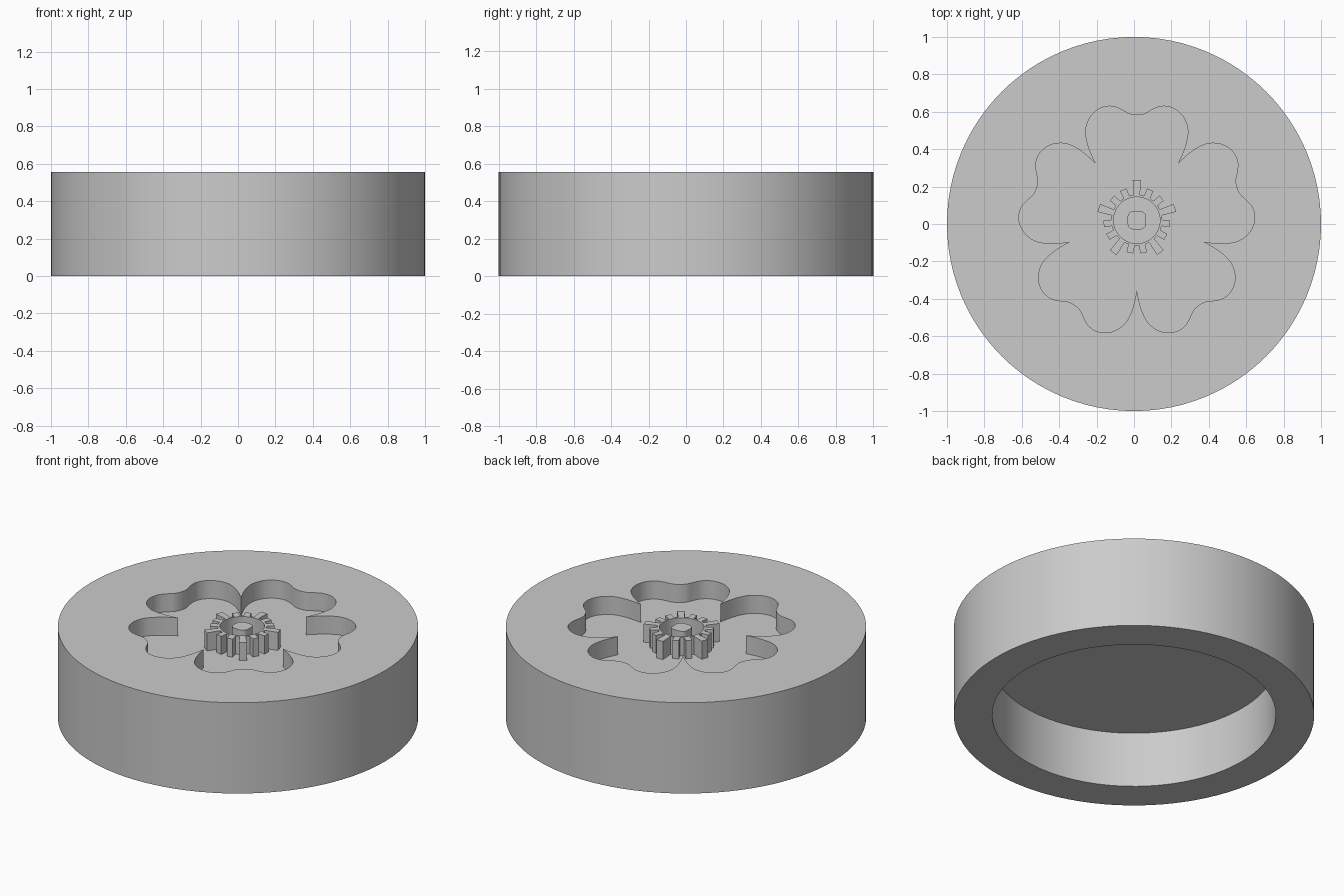
import bpy
import bmesh
from math import sin, cos, pi, radians, copysign
from mathutils import Vector, Matrix

if "Cube" in bpy.data.objects:
    bpy.data.objects.remove(bpy.data.objects["Cube"], do_unlink=True)

TOP, FLOOR, RECESS = 0.556, 0.445, 0.34
CENTRE = Vector((0.015, 0.02))

grey = bpy.data.materials.new("plain grey")
grey.use_nodes = True
grey.diffuse_color = (0.6, 0.6, 0.6, 1)
grey.node_tree.nodes["Principled BSDF"].inputs["Base Color"].default_value = (0.6, 0.6, 0.6, 1)


def prism(name, outline, z0, z1, centre=Vector((0, 0))):
    """Closed outline raised from z0 to z1."""
    bm = bmesh.new()
    base = bm.faces.new([bm.verts.new((p[0] + centre.x, p[1] + centre.y, z0)) for p in outline])
    raised = bmesh.ops.extrude_face_region(bm, geom=[base])["geom"]
    verts = [g for g in raised if isinstance(g, bmesh.types.BMVert)]
    bmesh.ops.translate(bm, verts=verts, vec=(0, 0, z1 - z0))
    bmesh.ops.recalc_face_normals(bm, faces=bm.faces)
    mesh = bpy.data.meshes.new(name)
    bm.to_mesh(mesh)
    bm.free()
    mesh.materials.append(grey)
    obj = bpy.data.objects.new(name, mesh)
    bpy.context.collection.objects.link(obj)
    return obj


def activate(obj):
    bpy.ops.object.select_all(action="DESELECT")
    obj.select_set(True)
    bpy.context.view_layer.objects.active = obj


def cut(obj, cutter):
    cutter.hide_render = True
    mod = obj.modifiers.new("cut", "BOOLEAN")
    mod.operation, mod.solver, mod.object = "DIFFERENCE", "EXACT", cutter
    activate(obj)
    bpy.ops.object.modifier_apply(modifier=mod.name)
    bpy.data.objects.remove(cutter, do_unlink=True)


def smooth(obj):
    activate(obj)
    bpy.ops.object.shade_smooth_by_angle(angle=radians(30))


def circle(radius, count):
    return [(radius * cos(2 * pi * i / count), radius * sin(2 * pi * i / count)) for i in range(count)]


def spline(points, steps=5):
    """Smooth path through the points, ends included."""
    pts = [Vector(p) for p in points]
    pts = [2 * pts[0] - pts[1]] + pts + [2 * pts[-1] - pts[-2]]
    path = []
    for a, b, c, d in zip(pts, pts[1:], pts[2:], pts[3:]):
        for s in range(steps):
            t = s / steps
            path.append(0.5 * (2 * b + (c - a) * t + (2 * a - 5 * b + 4 * c - d) * t ** 2
                               + (3 * b - a - 3 * c + d) * t ** 3))
    return path + [pts[-2]]


# Five-petal outline: half a petal, mirrored, then turned around the centre
half = [(0, 0.562), (0.04, 0.568), (0.08, 0.59), (0.12, 0.607), (0.165, 0.608), (0.21, 0.59),
        (0.25, 0.55), (0.272, 0.49), (0.268, 0.43), (0.25, 0.37), (0.22, 0.303)]
petal = spline([(-x, y) for x, y in reversed(half[1:])] + half)
flower = [Matrix.Rotation(-2 * pi * k / 5, 2) @ p for k in range(5) for p in petal[:-1]]

# Round body with a flower pocket above and a round recess below
body = prism("round_body", circle(1, 96), 0, TOP)
cut(body, prism("flower_cutter", flower, FLOOR, TOP + 0.1, CENTRE))
cut(body, prism("recess_cutter", circle(0.787, 96), -0.1, RECESS))
smooth(body)

# Toothed ring: every third tooth is long
teeth = []
for i in range(15):
    tip, wide = (0.214, 0.022) if i % 3 == 0 else (0.178, 0.018)
    turn = Matrix.Rotation(pi / 2 + 2 * pi * i / 15, 2)
    for p in ((0.135, -0.017), (tip, -wide), (tip, wide), (0.135, 0.017)):
        teeth.append(turn @ Vector(p))
ring = prism("toothed_ring", teeth, FLOOR - 0.01, TOP, CENTRE)
cut(ring, prism("ring_cutter", circle(0.124, 48), FLOOR - 0.1, TOP + 0.1, CENTRE))
smooth(ring)

# Central post with a rounded square section
square = [tuple(copysign(0.05 * abs(v) ** 0.65, v) for v in p) for p in circle(1, 32)]
smooth(prism("centre_post", square, FLOOR - 0.01, TOP, CENTRE))
